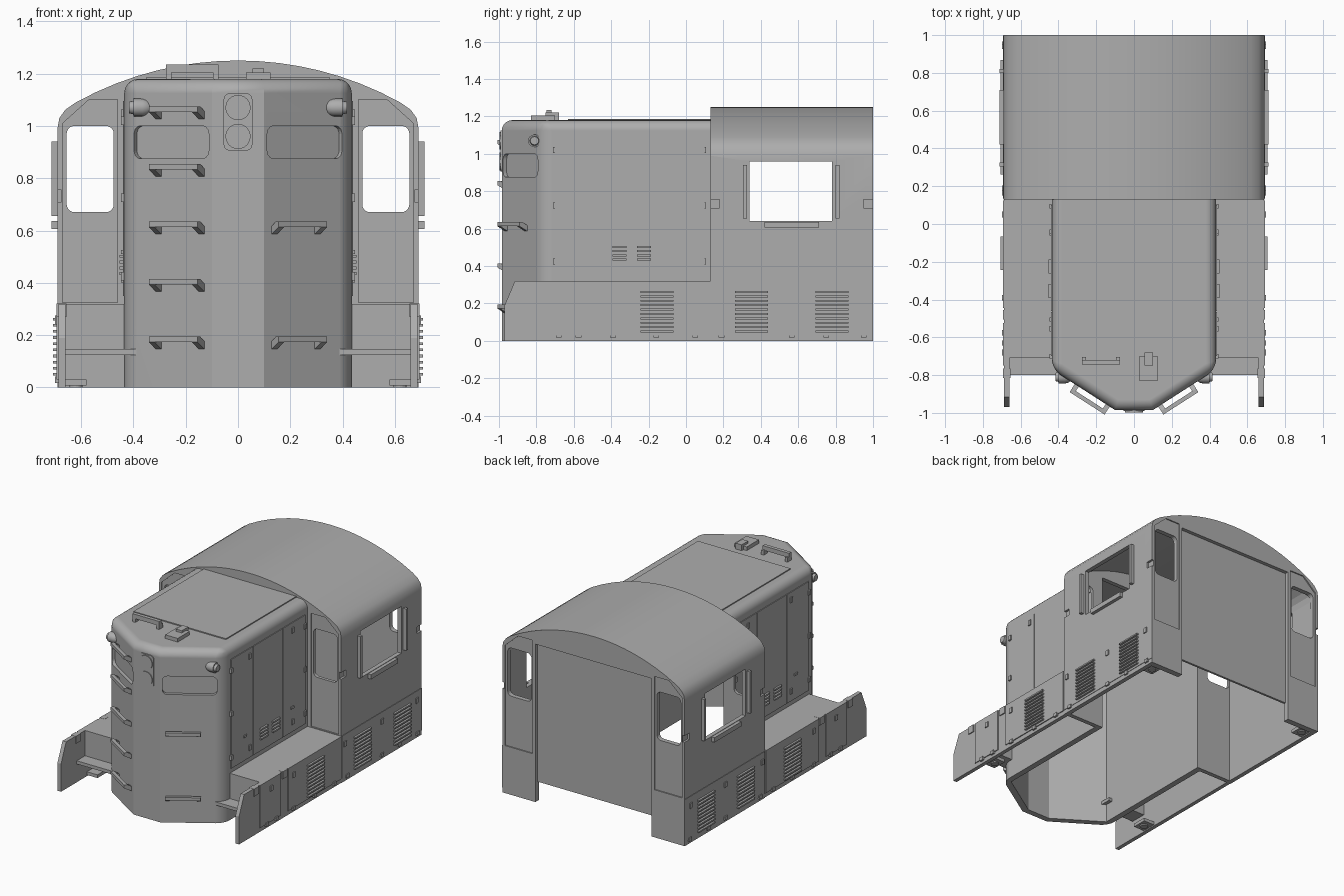
import bpy, bmesh, math
from mathutils import Matrix, Vector

if "Cube" in bpy.data.objects:
    bpy.data.objects.remove(bpy.data.objects["Cube"])

grey = bpy.data.materials.new("plain grey")
grey.use_nodes = True
grey.diffuse_color = (0.42, 0.42, 0.42, 1)
grey.node_tree.nodes["Principled BSDF"].inputs["Base Color"].default_value = grey.diffuse_color


def prism(bm, pts, a, b, axis):
    """Extrude a 2D outline from a to b along an axis."""
    place = {"x": lambda p, t: (t, p[0], p[1]),
             "y": lambda p, t: (p[0], t, p[1]),
             "z": lambda p, t: (p[0], p[1], t)}[axis]
    lo = [bm.verts.new(place(p, a)) for p in pts]
    hi = [bm.verts.new(place(p, b)) for p in pts]
    bm.faces.new(lo)
    bm.faces.new(hi[::-1])
    for i in range(len(pts)):
        j = (i + 1) % len(pts)
        bm.faces.new((lo[i], hi[i], hi[j], lo[j]))


def box(bm, x0, x1, y0, y1, z0, z1):
    prism(bm, [(x0, y0), (x1, y0), (x1, y1), (x0, y1)], z0, z1, "z")


def rounded(u0, u1, v0, v1, r, n=5):
    pts = []
    corners = [(u1 - r, v1 - r), (u0 + r, v1 - r), (u0 + r, v0 + r), (u1 - r, v0 + r)]
    for k, (cu, cv) in enumerate(corners):
        for i in range(n + 1):
            a = math.pi / 2 * (k + i / n)
            pts.append((cu + r * math.cos(a), cv + r * math.sin(a)))
    return pts


def circle(cu, cv, r, n=24):
    return [(cu + r * math.cos(math.tau * i / n), cv + r * math.sin(math.tau * i / n)) for i in range(n)]


def both(pts):
    """Close a right-hand half outline with its mirror image."""
    return pts + [(-u, v) for u, v in reversed(pts) if u > 0]


def finish(name, bm, matrix=None, mirror=False, smooth=False, cutter=False):
    bmesh.ops.recalc_face_normals(bm, faces=bm.faces)
    mesh = bpy.data.meshes.new(name)
    bm.to_mesh(mesh)
    bm.free()
    mesh.materials.append(grey)
    ob = bpy.data.objects.new(name, mesh)
    bpy.context.scene.collection.objects.link(ob)
    if matrix:
        ob.matrix_world = matrix
    if mirror:
        ob.modifiers.new("mirror", "MIRROR").use_mirror_merge = False
    if smooth:
        bpy.ops.object.select_all(action="DESELECT")
        ob.select_set(True)
        bpy.context.view_layer.objects.active = ob
        bpy.ops.object.shade_smooth_by_angle(angle=math.radians(30))
    if cutter:
        ob.hide_render = True
        ob.hide_viewport = True
        ob.display_type = "WIRE"
    return ob


def cut(ob, *cutters):
    for c in cutters:
        m = ob.modifiers.new(c.name, "BOOLEAN")
        m.operation, m.solver, m.object = "DIFFERENCE", "EXACT", c


W, CAB, TOP, DECK = 0.69, 0.13, 1.18, 0.32

# Cab body with an arched roof
R = 1.281
arch = [(0.62 * i / 8, 1.25 - R + math.sqrt(R * R - (0.62 * i / 8) ** 2)) for i in range(8, -1, -1)]
corner = [(W, 0.99), (0.683, 1.03), (0.66, 1.062)]
roof = corner + arch
bm = bmesh.new()
prism(bm, both([(W, 0)] + roof), CAB, 1, "y")
cab = finish("cab_body", bm, smooth=True)

bm = bmesh.new()
prism(bm, both([(W - 0.03, -0.1)] + [(u * 0.957, v - 0.03) for u, v in roof]), CAB + 0.03, 0.96, "y")
hollow = finish("cab_interior_cutter", bm, cutter=True)

bm = bmesh.new()
box(bm, -0.8, 0.8, 0.34, 0.78, 0.64, 0.96)
box(bm, -0.44, 0.44, 0.9, 1.1, -0.1, CAB)
box(bm, -0.395, 0.395, 0.1, 0.2, -0.1, 1.1)
for s in (1, -1):
    window = [(s * u, v) for u, v in rounded(0.475, 0.655, 0.67, 1, 0.03)]
    prism(bm, window, 0.05, 0.2, "y")
    prism(bm, window, 0.9, 1.1, "y")
openings = finish("cab_opening_cutter", bm, cutter=True)

bm = bmesh.new()
box(bm, -0.44, 0.44, 0.975, 1.1, CAB, 1.08)
for s in (1, -1):
    door = [(s * u, v) for u, v in ((0.46, 0.325), (0.67, 0.325), (0.67, 1.01), (0.57, 1.1), (0.46, 1.1))]
    prism(bm, door, 0.05, CAB + 0.008, "y")
    prism(bm, door, 0.992, 1.1, "y")
    for y in (0.12, 0.95):
        box(bm, s * 0.675, s * 0.8, y, y + 0.06, 0.71, 0.755)
recesses = finish("cab_recess_cutter", bm, cutter=True)
cut(cab, hollow, openings, recesses)

# Hood with an angled nose and rounded upper edges
plan = both([(0.435, CAB), (0.435, -0.77), (0.1, -0.985)])
bm = bmesh.new()
prism(bm, plan, 0, TOP, "z")
edges = []
for e in bm.edges:
    mid = (e.verts[0].co + e.verts[1].co) / 2
    upright = abs(e.verts[0].co.z - e.verts[1].co.z) > 1
    if (mid.z > 1.1 and mid.y < CAB - 0.01) or (upright and abs(mid.y + 0.77) < 0.01):
        edges.append(e)
bmesh.ops.bevel(bm, geom=edges, offset=0.055, segments=5, profile=0.5, affect="EDGES")
hood = finish("hood", bm, smooth=True)
bm = bmesh.new()
prism(bm, both([(0.395, 0.2), (0.395, -0.745), (0.085, -0.945)]), -0.1, 1.14, "z")
cut(hood, finish("hood_interior_cutter", bm, cutter=True))

# Nose windows and climbing rungs on each angled face
slant = math.atan2(0.215, 0.335)
for s, side in ((1, "left"), (-1, "right")):
    face = Matrix.Translation((s * 0.2675, -0.8775, 0)) @ Matrix.Rotation(s * slant, 4, "Z")
    ends = sorted((s * -0.185, s * 0.155))
    bm = bmesh.new()
    prism(bm, rounded(*ends, 0.875, 1, 0.03), -0.1, 0.022, "y")
    cut(hood, finish(side + "_nose_window_cutter", bm, face, cutter=True))
    bm = bmesh.new()
    for z in ((0.635, 0.195) if s > 0 else (1.075, 0.855, 0.635, 0.415, 0.195)):
        mid = s * -0.055
        box(bm, mid - 0.11, mid + 0.11, -0.05, -0.028, z - 0.022, z)
        for u in (mid - 0.11, mid + 0.085):
            prism(bm, [(0.003, z - 0.05), (0.003, z - 0.02), (-0.03, z), (-0.05, z), (-0.05, z - 0.022)],
                  u, u + 0.025, "x")
    finish(side + "_rungs", bm, face)
hood.modifiers.new("even shading", "WEIGHTED_NORMAL").keep_sharp = True

# Twin headlight
bm = bmesh.new()
prism(bm, rounded(-0.055, 0.055, 0.905, 1.125, 0.025), -0.991, -0.98, "y")
for z in (0.96, 1.07):
    prism(bm, circle(0, z, 0.048), -0.997, -0.99, "y")
finish("headlight", bm)

# Marker lamps: a dome pointing inward, a lens pointing outward
bm = bmesh.new()
rings = [(0.333, 0.012), (0.337, 0.022), (0.348, 0.03), (0.365, 0.034), (0.4, 0.034), (0.4, 0.026), (0.416, 0.022)]
loops = [[bm.verts.new((x, *p)) for p in circle(-0.81, 1.07, r, 16)] for x, r in rings]
for a, b in zip(loops, loops[1:]):
    for i in range(16):
        bm.faces.new((a[i], a[i - 1], b[i - 1], b[i]))
bm.faces.new(loops[0])
bm.faces.new(loops[-1])
finish("marker_lamps", bm, mirror=True, smooth=True)

# Hood roof hatch, lifting handle and vent
bm = bmesh.new()
box(bm, -0.35, 0.35, -0.63, CAB, TOP - 0.01, TOP + 0.007)
finish("roof_hatch", bm)
bm = bmesh.new()
box(bm, -0.275, -0.075, -0.745, -0.72, 1.205, 1.235)
for x in (-0.275, -0.095):
    box(bm, x, x + 0.02, -0.745, -0.705, TOP - 0.005, 1.21)
finish("roof_handle", bm)
bm = bmesh.new()
box(bm, 0.03, 0.125, -0.83, -0.7, TOP - 0.01, 1.205)
box(bm, 0.055, 0.1, -0.75, -0.68, TOP - 0.01, 1.22)
finish("roof_vent", bm)

# Walkways, steps and outer skirts
bm = bmesh.new()
box(bm, 0.42, 0.665, -0.7, CAB + 0.01, DECK - 0.03, DECK)
box(bm, 0.42, 0.665, -0.71, -0.69, 0.125, DECK)
box(bm, 0.37, 0.665, -0.8, -0.69, 0.125, 0.147)
finish("walkways", bm, mirror=True)
bm = bmesh.new()
prism(bm, [(CAB + 0.01, 0), (-0.97, 0), (-0.97, 0.19), (-0.915, DECK), (CAB + 0.01, DECK)], 0.66, W - 0.003, "x")
finish("skirts", bm, mirror=True)

# Raised panels on skirts and hood sides
bm = bmesh.new()
for y0, y1 in ((-0.75, -0.525), (-0.445, 0.125), (0.135, 0.998)):
    box(bm, W - 0.01, W + 0.003, y0, y1, 0.03, DECK)
finish("skirt_panels", bm, mirror=True)
bm = bmesh.new()
for y0, y1 in ((-0.7, -0.465), (-0.46, -0.145), (-0.14, 0.1)):
    box(bm, 0.425, 0.44, y0, y1, 0.35, 1.095)
finish("hood_doors", bm, mirror=True)

# Hinges, latches and brackets
bm = bmesh.new()
for z in (0.425, 0.725, 1.02):
    for y in (-0.7, 0.095):
        box(bm, 0.43, 0.448, y - 0.012, y + 0.012, z - 0.016, z + 0.016)
for y in (-0.505, -0.04):
    for z in (0.42, 1.045):
        box(bm, 0.43, 0.448, y - 0.011, y + 0.011, z - 0.018, z + 0.018)
for y in (-0.555, -0.045):
    box(bm, 0.43, 0.447, y - 0.015, y + 0.015, 0.51, 0.525)
for y in (-0.63, -0.39, 0.165, 0.565, 0.94):
    box(bm, 0.68, 0.7, y - 0.013, y + 0.013, 0.24, 0.275)
for y in (-0.68, -0.575, -0.39, -0.16, 0.05, 0.19, 0.565, 0.75, 0.95):
    box(bm, 0.68, 0.7, y - 0.015, y + 0.015, 0.018, 0.042)
for y in (-0.79, -0.48):
    box(bm, 0.655, 0.694, y - 0.025, y + 0.025, 0.27, DECK + 0.001)
finish("hinges_and_latches", bm, mirror=True)

# Louvre slats
bm = bmesh.new()
for y in (-0.155, 0.35, 0.78):
    for i in range(10):
        z = 0.045 + 0.0235 * i
        box(bm, 0.68, 0.707, y - 0.088, y + 0.088, z, z + 0.01)
for y in (-0.355, -0.225):
    for i in range(4):
        z = 0.43 + 0.022 * i
        box(bm, 0.43, 0.453, y - 0.038, y + 0.038, z, z + 0.011)
finish("louvres", bm, mirror=True)

# Cab window arm rests and wind deflectors
bm = bmesh.new()
box(bm, 0.68, 0.713, 0.42, 0.71, 0.605, 0.637)
for y in (0.305, 0.8):
    box(bm, 0.68, 0.713, y, y + 0.02, 0.655, 0.94)
finish("window_trim", bm, mirror=True)

# Mounting tabs under the corners
bm = bmesh.new()
for y in (-0.64, 0.92):
    box(bm, 0.58, 0.665, y - 0.05, y + 0.05, 0.008, 0.03)
    prism(bm, circle(0.62, y, 0.025, 16), 0, 0.01, "z")
finish("mounting_tabs", bm, mirror=True)
